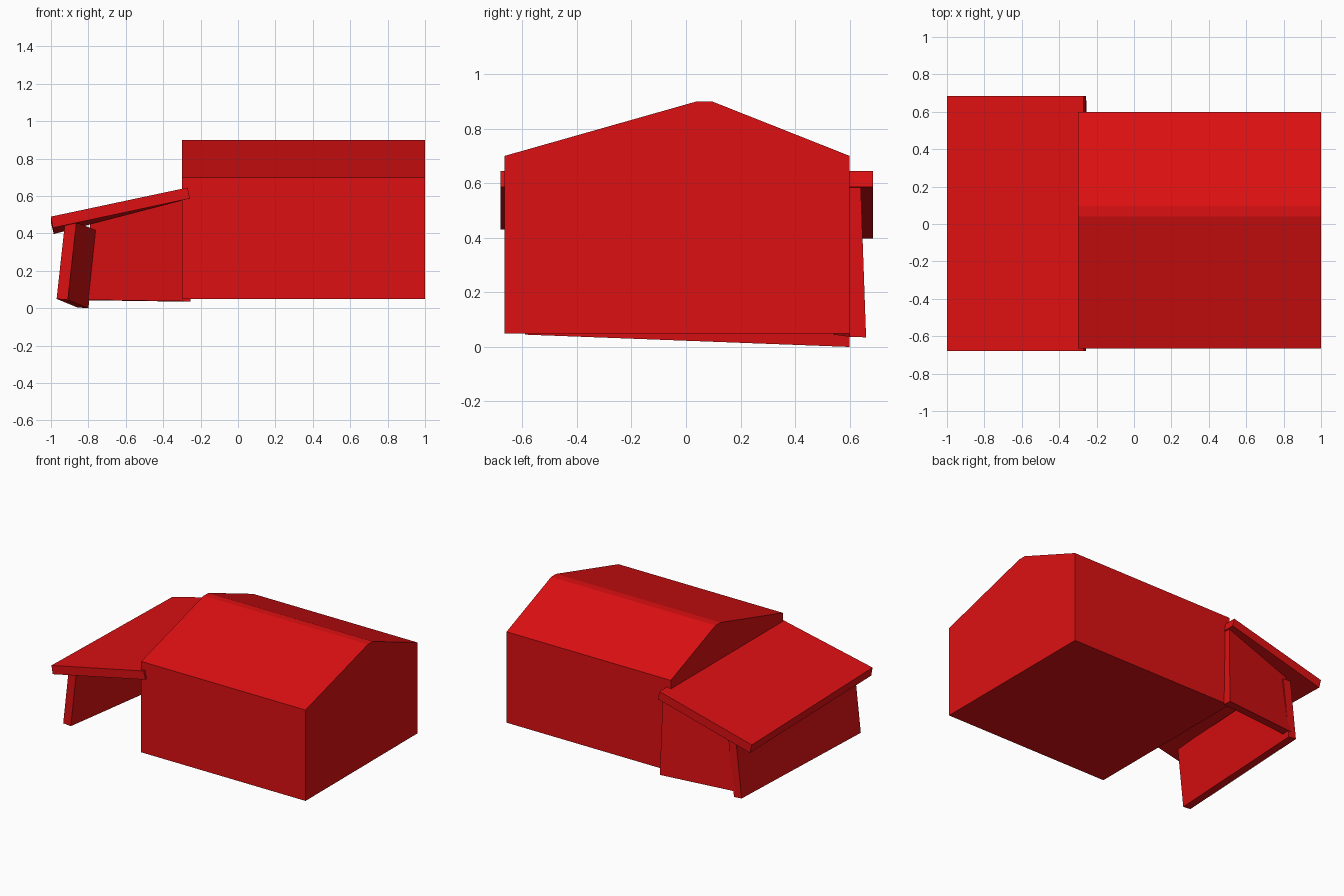
import bpy
import bmesh
from mathutils import Vector

cube = bpy.data.objects.get("Cube")
if cube:
    bpy.data.objects.remove(cube, do_unlink=True)

red = bpy.data.materials.new("barn red")
red.use_nodes = True
colour = (0.72, 0.005, 0.006, 1)
red.diffuse_color = colour
red.node_tree.nodes["Principled BSDF"].inputs["Base Color"].default_value = colour


def loft(name, start, end):
    """Closed solid between two matching rings of points."""
    bm = bmesh.new()
    a = [bm.verts.new(p) for p in start]
    b = [bm.verts.new(p) for p in end]
    bm.faces.new(a)
    bm.faces.new(b)
    n = len(a)
    for i in range(n):
        j = (i + 1) % n
        bm.faces.new((a[i], a[j], b[j], b[i]))
    bmesh.ops.recalc_face_normals(bm, faces=bm.faces)
    mesh = bpy.data.meshes.new(name)
    bm.to_mesh(mesh)
    bm.free()
    mesh.materials.append(red)
    obj = bpy.data.objects.new(name, mesh)
    bpy.context.collection.objects.link(obj)
    return obj


# Main building: gable profile (y, z) run along x
gable = [(-0.665, 0.05), (0.6, 0.05), (0.6, 0.7),
         (0.095, 0.9), (0.04, 0.9), (-0.665, 0.7)]
loft("main_building",
     [(-0.3, y, z) for y, z in gable],
     [(1.0, y, z) for y, z in gable])

# Lean-to roof: slab profile (x, z), its low edge sagging at the back
front = [(-1.0, 0.49), (-0.27, 0.645), (-0.257, 0.587), (-0.99, 0.43)]
back = [(-1.0, 0.458), (-0.27, 0.645), (-0.257, 0.587), (-0.985, 0.397)]
loft("lean_to_roof",
     [(x, -0.68, z) for x, z in front],
     [(x, 0.685, z) for x, z in back])

# Outer wall of the lean-to, tilted inward
foot = [Vector(p) for p in ((-0.97, -0.59, 0.05), (-0.91, -0.59, 0.045),
                            (-0.80, 0.6, 0.0), (-0.86, 0.6, 0.005))]
lean = Vector((0.046, 0, 0.415))
loft("lean_to_side_wall", foot, [p + lean for p in foot])

# Back wall of the lean-to, slightly askew and rising with the roof
loft("lean_to_back_wall",
     [(-0.255, 0.66, 0.035), (-0.255, 0.6, 0.037),
      (-0.82, 0.54, 0.045), (-0.82, 0.6, 0.043)],
     [(-0.265, 0.64, 0.6), (-0.265, 0.58, 0.6),
      (-0.79, 0.52, 0.46), (-0.79, 0.58, 0.46)])
